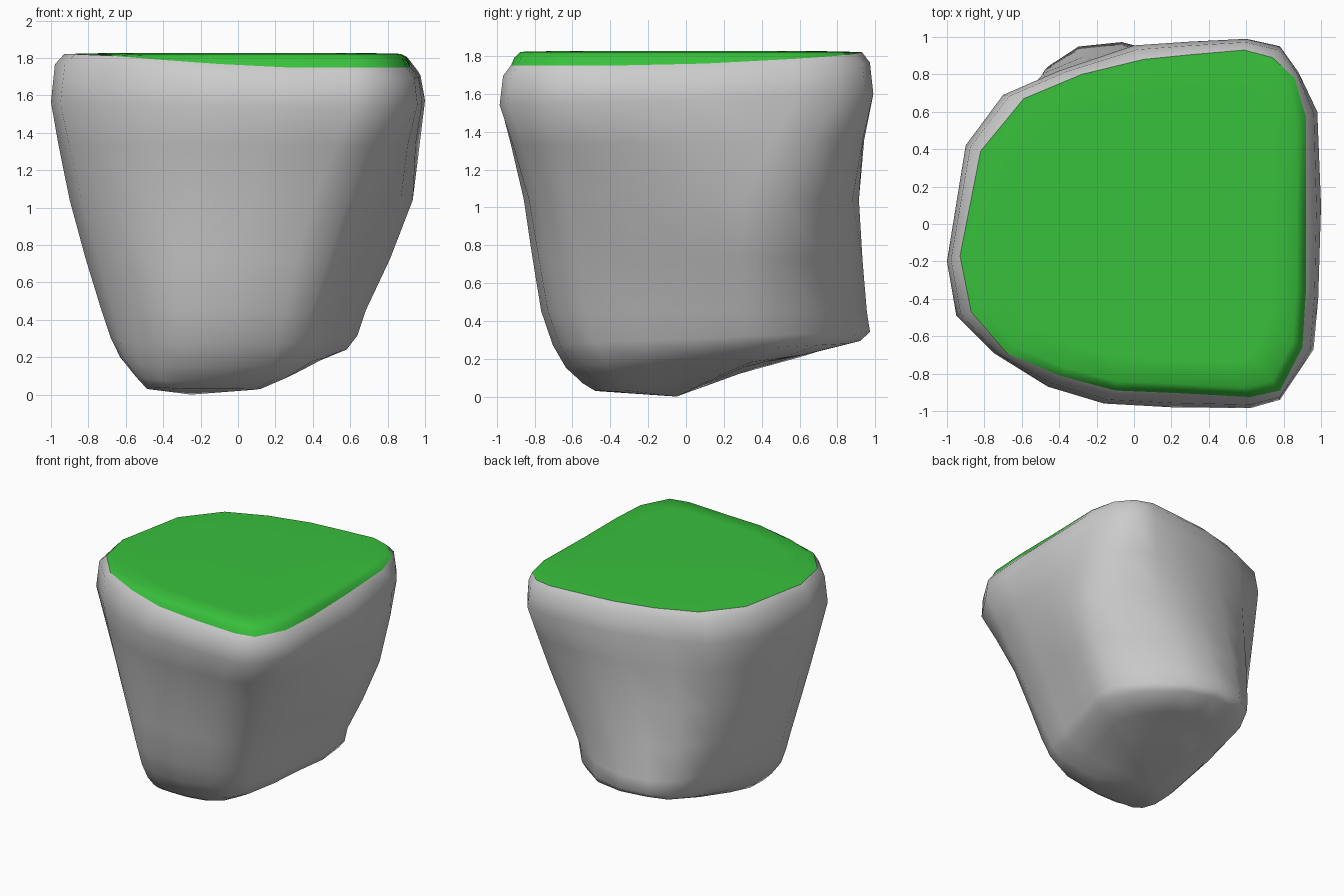
import bpy
from mathutils import Vector

if "Cube" in bpy.data.objects:
    bpy.data.objects.remove(bpy.data.objects["Cube"])

# Cross-sections, running from the left side round the front, right and back.
# Grass and rim have twenty points; the lower ones have ten and are smoothed to twenty.
GRASS = [(-.93, -.17), (-.87, -.47), (-.68, -.69), (-.4, -.81), (-.1, -.89),
         (.25, -.905), (.62, -.925), (.78, -.89), (.9, -.66), (.92, -.35),
         (.92, .1), (.92, .57), (.86, .78), (.74, .89), (.59, .93),
         (.3, .905), (.05, .88), (-.28, .8), (-.59, .67), (-.82, .39)]
RIM = [(-1, -.2), (-.95, -.49), (-.75, -.69), (-.46, -.87), (-.16, -.96),
       (.2, -.98), (.62, -.985), (.78, -.94), (.96, -.67), (.985, -.4),
       (1, .1), (.98, .6), (.88, .81), (.78, .95), (.6, .99),
       (.3, .975), (0, .955), (-.4, .82), (-.7, .69), (-.9, .42)]
WAIST = [(-.9, -.2), (-.69, -.6), (-.25, -.83), (.4, -.83), (.7, -.63), (.87, .05),
         (.92, .53), (.46, .88), (-.2, .87), (-.7, .6)]
FOOT = [(-.73, -.2), (-.56, -.55), (-.3, -.75), (.25, -.73), (.48, -.53), (.62, .05),
        (.67, .47), (.2, .89), (-.3, .93), (-.6, .62)]
HEM = [(-.63, -.2, .2), (-.52, -.48, .16), (-.28, -.63, .15), (.18, -.6, .16),
       (.4, -.43, .18), (.52, .05, .22), (.58, .48, .26), (.2, .86, .28),
       (-.27, .9, .3), (-.5, .62, .25)]
BASE = [(-.48, -.15, .03), (-.46, -.44, .04), (-.28, -.48, .03), (.02, -.45, .03),
        (.12, -.3, .03), (.2, 0, .1), (.23, .22, .13), (.1, .38, .18),
        (-.18, .42, .18), (-.4, .28, .12)]


def spline(a, b, c, d, t=0.5):
    return 0.5 * (2 * b + (c - a) * t + (2 * a - 5 * b + 4 * c - d) * t * t
                  + (3 * b - a - 3 * c + d) * t ** 3)


def ring(points, z=0):
    """Closed smooth ring with one extra point between each pair."""
    p = [Vector(q if len(q) == 3 else (*q, z)) for q in points]
    n = len(p)
    out = []
    for i in range(n):
        out += [p[i], spline(p[i - 1], p[i], p[(i + 1) % n], p[(i + 2) % n])]
    return out


def between(rings):
    """Add a smooth ring between each pair of rings."""
    out = []
    last = len(rings) - 1
    for i in range(last):
        a, b, c, d = (rings[max(0, min(last, k))] for k in (i - 1, i, i + 1, i + 2))
        out += [b, [spline(*q) for q in zip(a, b, c, d)]]
    return out + [rings[-1]]


def edge_height(x, y):
    """The grass hangs lower at the front right."""
    t = max(0, min(1, (x - .9 * y + .2) / 1.2))
    return 1.82 - .07 * t


def scaled(points, k, height):
    return [Vector((v.x * k, v.y * k, height(v))) for v in points]


def loft(name, rings, tip, outward_down):
    """Skin the rings and close the last one to a tip."""
    n = len(rings[0])
    verts = [v for r in rings for v in r] + [Vector(tip)]
    faces = []
    for r in range(len(rings) - 1):
        for i in range(n):
            j = (i + 1) % n
            faces.append((r * n + i, (r + 1) * n + i, (r + 1) * n + j, r * n + j))
    s = (len(rings) - 1) * n
    faces += [(s + i, len(verts) - 1, s + (i + 1) % n) for i in range(n)]
    if not outward_down:
        faces = [f[::-1] for f in faces]
    mesh = bpy.data.meshes.new(name)
    mesh.from_pydata(verts, [], faces)
    mesh.polygons.foreach_set("use_smooth", [True] * len(faces))
    obj = bpy.data.objects.new(name, mesh)
    bpy.context.collection.objects.link(obj)
    return obj


rim = [Vector((x, y, 1.57 + .03 * y)) for x, y in RIM]
grass_edge = [Vector((x, y, edge_height(x, y))) for x, y in GRASS]

# Rock body, from the grass edge down to the lowest tip
shoulder = [Vector((.3 * g.x + .7 * r.x, .3 * g.y + .7 * r.y, g.z - .055))
            for g, r in zip(grass_edge, rim)]
body = between([rim, ring(WAIST, 1.04), ring(FOOT, .45), ring(HEM), ring(BASE)])
loft("rock_body", [grass_edge, shoulder] + body, (-.25, -.05, 0), True)

# Grass cap, rounded at its edge and flat on top
cap = [grass_edge,
       scaled(grass_edge, .98, lambda v: .4 * v.z + .6 * 1.82),
       scaled(grass_edge, .945, lambda v: 1.822),
       scaled(grass_edge, .8, lambda v: 1.825)]
grass = loft("grass_cap", cap, (0, 0, 1.825), False)
green = bpy.data.materials.new("grass_green")
green.diffuse_color = (.04, .53, .045, 1)
green.use_nodes = True
green.node_tree.nodes["Principled BSDF"].inputs["Base Color"].default_value = green.diffuse_color
grass.data.materials.append(green)
